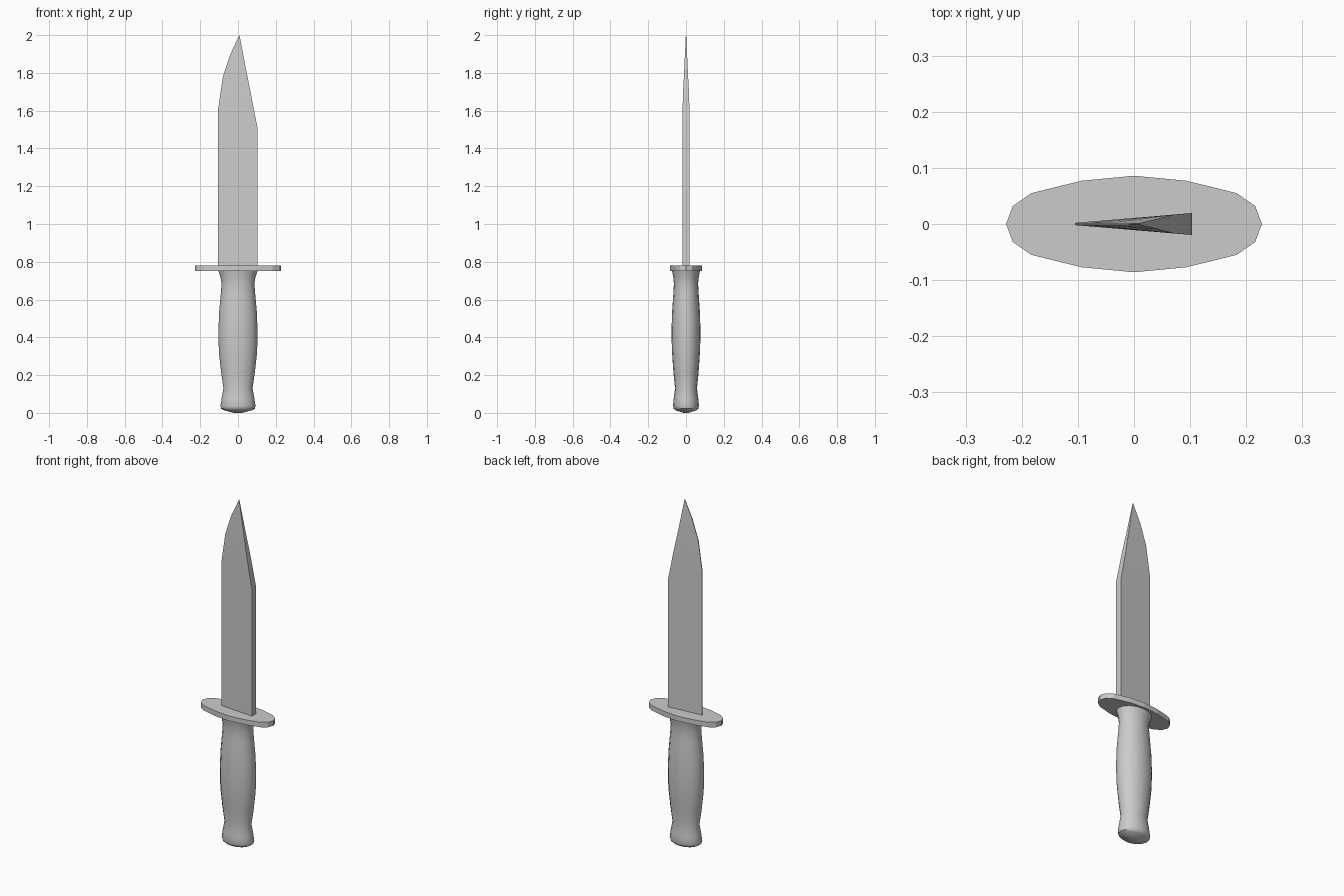
import bpy
from math import cos, sin, pi, radians

if "Cube" in bpy.data.objects:
    bpy.data.objects.remove(bpy.data.objects["Cube"])


def make_part(name, verts, faces, smooth_angle=None):
    mesh = bpy.data.meshes.new(name)
    mesh.from_pydata(verts, [], faces)
    obj = bpy.data.objects.new(name, mesh)
    bpy.context.collection.objects.link(obj)
    bpy.ops.object.select_all(action='DESELECT')
    obj.select_set(True)
    bpy.context.view_layer.objects.active = obj
    bpy.ops.object.mode_set(mode='EDIT')
    bpy.ops.mesh.select_all(action='SELECT')
    bpy.ops.mesh.normals_make_consistent(inside=False)
    bpy.ops.object.mode_set(mode='OBJECT')
    if smooth_angle:
        bpy.ops.object.shade_smooth_by_angle(angle=radians(smooth_angle))
    return obj


def loft(name, rings, smooth_angle=None):
    """Bridge rings of equal point count and cap both ends."""
    n = len(rings[0])
    verts = [p for ring in rings for p in ring]
    faces = [(r * n + i, r * n + (i + 1) % n, (r + 1) * n + (i + 1) % n, (r + 1) * n + i)
             for r in range(len(rings) - 1) for i in range(n)]
    faces += [tuple(range(n)), tuple(range(len(verts) - n, len(verts)))]
    return make_part(name, verts, faces, smooth_angle)


def ellipse(rx, ry, z, n=16):
    return [(rx * cos(2 * pi * i / n), ry * sin(2 * pi * i / n), z) for i in range(n)]


# Handle: swelling oval grip with a flared pommel (half width, half depth, z)
handle_profile = [
    (0.020, 0.015, 0.000), (0.075, 0.056, 0.014), (0.089, 0.065, 0.022),
    (0.093, 0.069, 0.036), (0.087, 0.065, 0.075), (0.077, 0.058, 0.130),
    (0.090, 0.067, 0.220), (0.101, 0.074, 0.320), (0.104, 0.077, 0.420),
    (0.100, 0.074, 0.530), (0.091, 0.067, 0.630), (0.087, 0.064, 0.685),
    (0.093, 0.068, 0.720), (0.104, 0.074, 0.752)]
loft("handle", [ellipse(*p) for p in handle_profile], 40)

# Guard: flat faceted oval plate, one quarter mirrored to all four
quarter = [(0.228, 0), (0.216, 0.032), (0.183, 0.055), (0.094, 0.077), (0, 0.086)]
half = quarter + [(-x, y) for x, y in quarter[-2::-1]]
outline = half + [(x, -y) for x, y in half[-2:0:-1]]
loft("guard", [[(x, y, z) for x, y in outline] for z in (0.750, 0.779)])

# Blade: wedge section, thin edge at -x and thick spine at +x
# (edge x, edge z, spine x, spine z, spine half thickness)
sections = [
    (-0.105, 0.770, 0.103, 0.770, 0.0195), (-0.105, 1.610, 0.103, 1.510, 0.0195),
    (-0.080, 1.780, 0.070, 1.680, 0.0165), (-0.042, 1.895, 0.045, 1.805, 0.0100),
    (0.006, 1.998, 0.008, 2.000, 0.0010)]
rings = []
for ex, ez, sx, sz, t in sections:
    e = min(0.002, t)
    rings.append([(ex, -e, ez), (sx, -t, sz), (sx, t, sz), (ex, e, ez)])
loft("blade", rings, 20)
